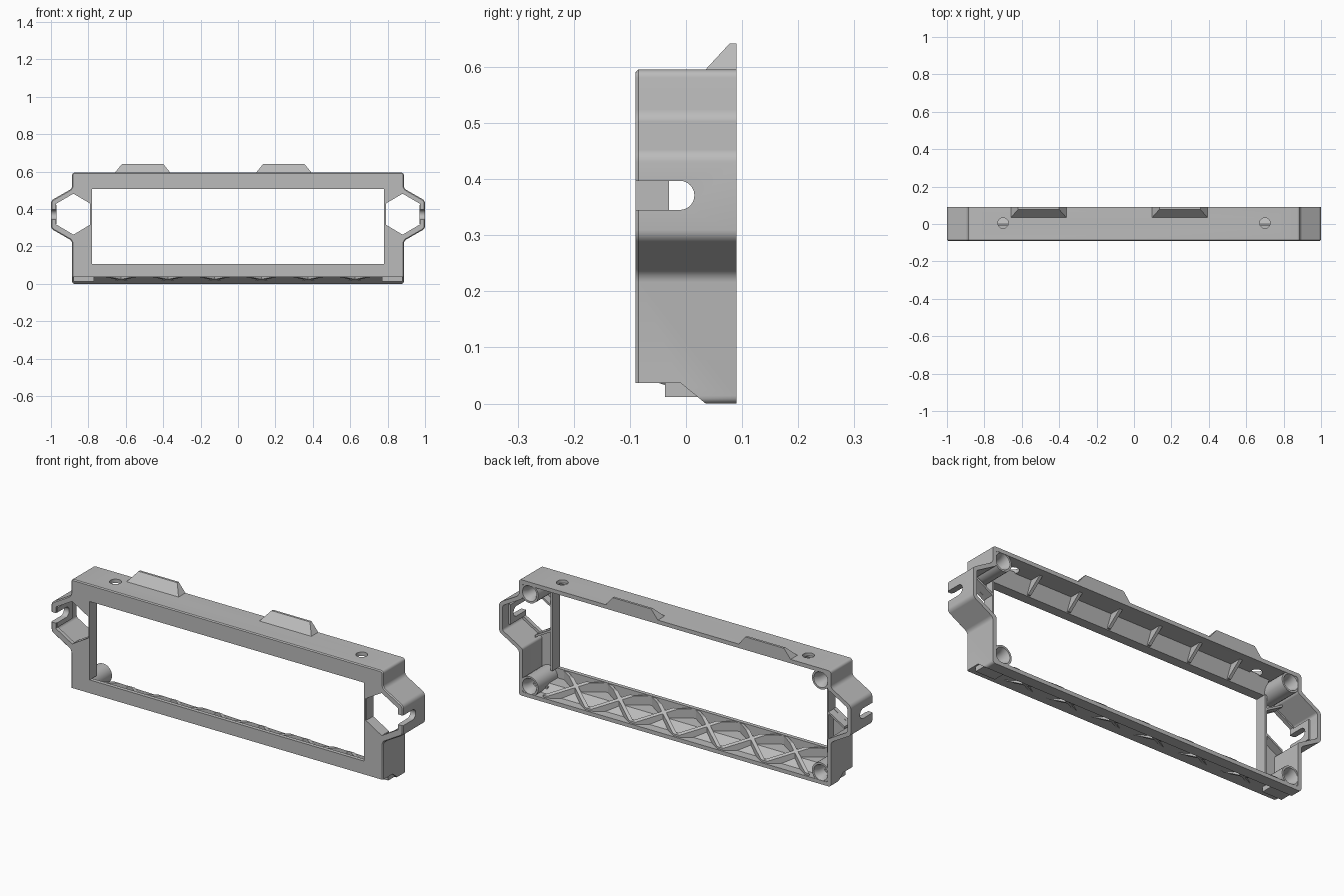
import bpy, bmesh, math
from mathutils import Vector

cube = bpy.data.objects.get("Cube")
if cube:
    bpy.data.objects.remove(cube, do_unlink=True)

grey = bpy.data.materials.new("plain grey")
grey.use_nodes = True
grey.diffuse_color = (0.5, 0.5, 0.5, 1)
grey.node_tree.nodes["Principled BSDF"].inputs["Base Color"].default_value = (0.5, 0.5, 0.5, 1)

PLACE = {"x": lambda p, t: (t, p[0], p[1]),
         "y": lambda p, t: (p[0], t, p[1]),
         "z": lambda p, t: (p[0], p[1], t)}


def prism(name, pts, axis, a, b, rounding=0, chamfer=0, adjust=None):
    """Extrude a profile along an axis, with optional rounded corners and front chamfer."""
    bm = bmesh.new()
    low = [bm.verts.new(PLACE[axis](p, a)) for p in pts]
    high = [bm.verts.new(PLACE[axis](p, b)) for p in pts]
    n = len(pts)
    bm.faces.new(low)
    bm.faces.new(high)
    for i in range(n):
        j = (i + 1) % n
        bm.faces.new((low[i], low[j], high[j], high[i]))
    bmesh.ops.recalc_face_normals(bm, faces=bm.faces)
    if rounding:
        long_edges = [bm.edges.get((low[i], high[i])) for i in range(n)]
        bmesh.ops.bevel(bm, geom=long_edges, offset=rounding, segments=4,
                        profile=0.5, affect="EDGES")
    if chamfer:
        k = "xyz".index(axis)
        front = [e for e in bm.edges if all(abs(v.co[k] - a) < 1e-5 for v in e.verts)]
        bmesh.ops.bevel(bm, geom=front, offset=chamfer, segments=1, affect="EDGES")
    if adjust:
        for v in bm.verts:
            adjust(v.co)
    mesh = bpy.data.meshes.new(name)
    bm.to_mesh(mesh)
    bm.free()
    mesh.materials.append(grey)
    obj = bpy.data.objects.new(name, mesh)
    bpy.context.collection.objects.link(obj)
    return obj


def rect(u0, u1, v0, v1):
    return [(u0, v0), (u1, v0), (u1, v1), (u0, v1)]


def circle(u, v, r, n=28):
    return [(u + r * math.cos(math.tau * i / n), v + r * math.sin(math.tau * i / n))
            for i in range(n)]


def inset(pts, d):
    out = []
    for i, p in enumerate(pts):
        p = Vector(p)
        u = (p - Vector(pts[i - 1])).normalized()
        w = (Vector(pts[(i + 1) % len(pts)]) - p).normalized()
        m, k = Vector((-u.y, u.x)), Vector((-w.y, w.x))
        out.append(tuple(p + (m + k) * d / (1 + m.dot(k))))
    return out


def cut(obj, cutters):
    bpy.context.view_layer.objects.active = obj
    for c in cutters:
        c.hide_render = True
        mod = obj.modifiers.new("cut", "BOOLEAN")
        mod.operation, mod.solver, mod.object = "DIFFERENCE", "EXACT", c
        bpy.ops.object.modifier_apply(modifier=mod.name)


def flip(pts, s):
    return [(s * u, v) for u, v in pts]


FRONT, BACK = -0.09, 0.09
SIDES = (-1, 1)
cutters = []


def cutter(*args, **kw):
    c = prism(*args, **kw)
    cutters.append(c)
    return c


# Shell outline with an angled ear on each end
half = [(0.887, 0), (0.887, 0.23), (1, 0.295), (1, 0.445), (0.887, 0.51), (0.887, 0.595)]
outline = half + flip(half[::-1], -1)
shell = prism("frame_shell", outline, "y", FRONT, BACK, rounding=0.014, chamfer=0.005)

cavity = cutter("cavity_cutter", inset(outline, 0.02), "y", -0.07, 0.2, rounding=0.008)
window = cutter("window_cutter", rect(-0.78, 0.78, 0.105, 0.508), "y", -0.2, -0.05)
step = cutter("step_cutter", [(-0.2, -0.1), (0.035, -0.1), (0.035, 0), (-0.01, 0.037), (-0.2, 0.037)],
              "x", -1.2, 1.2)
hexagon = [(0.88, 0.482), (0.973, 0.428), (0.973, 0.318), (0.88, 0.263), (0.788, 0.318), (0.788, 0.428)]
arc = [(-0.011 + 0.026 * math.sin(math.pi * i / 12), 0.371 - 0.026 * math.cos(math.pi * i / 12))
       for i in range(13)]
slot_profile = [(-0.2, 0.345)] + arc + [(-0.2, 0.397)]
hexes, slots, holes = [], {}, []
for s in SIDES:
    hexes.append(cutter("hexagon_cutter", flip(hexagon, s), "y", -0.2, -0.05))
    slots[s] = cutter("slot_cutter", slot_profile, "x", s * 0.93, s * 1.1)
    holes.append(cutter("screw_hole_cutter", circle(s * 0.7, 0.005, 0.028), "z", 0.55, 0.7))
cut(shell, [cavity, window, step, *hexes, *slots.values(), *holes])

# Raised floor behind the stepped lower front edge
prism("step_floor", [(-0.08, 0.037), (-0.01, 0.037), (0.035, 0), (0.05, 0.015), (0.0, 0.055), (-0.08, 0.055)],
      "x", -0.875, 0.875)

for s in SIDES:
    side = "left" if s > 0 else "right"
    # Locating block under the step
    prism(side + "_bottom_block", rect(s * 0.77, s * 0.88, -0.037, 0.025), "z", 0.012, 0.045)
    # Shallow plates beside the window and around the inner half of the hexagon
    prism(side + "_window_plate", rect(s * 0.78, s * 0.79, 0.105, 0.508), "y", -0.085, -0.03)
    for word, z0, z1, t in (("upper", 0.428, 0.482, 0.012), ("lower", 0.318, 0.263, -0.012)):
        prism(f"{side}_{word}_hexagon_plate",
              flip([(0.785, z0), (0.88, z1), (0.88, z1 + t), (0.785, z0 + t)], s), "y", -0.08, -0.03)
    # Thickened pad around the ear slot
    pad = prism(side + "_slot_pad", rect(-0.08, 0.04, 0.32, 0.422), "x", s * 0.97, s * 0.985)
    cut(pad, [slots[s]])
    # Hollow corner bosses with a countersunk mouth
    for word, z in (("lower", 0.059), ("upper", 0.536)):
        def flare(co, cx=s * 0.828, cz=z):
            if co.y > 0.08:
                co.x, co.z = cx + (co.x - cx) * 1.5, cz + (co.z - cz) * 1.5
        boss = prism(f"{side}_{word}_boss", circle(s * 0.828, z, 0.05), "y", -0.08, 0.088)
        bore = cutter("bore_cutter", circle(s * 0.828, z, 0.028), "y", 0.0, 0.07)
        mouth = cutter("mouth_cutter", circle(s * 0.828, z, 0.028), "y", 0.06, 0.092, adjust=flare)
        cut(boss, [bore, mouth, step])

# Sloped lip and gussets under the top bar
prism("top_lip", [(-0.08, 0.508), (-0.04, 0.508), (-0.008, 0.58), (-0.08, 0.58)], "x", -0.785, 0.785)
for i in range(6):
    x = (i - 2.5) * 0.23
    prism("top_gusset", [(-0.06, 0.512), (-0.03, 0.512), (0.055, 0.58), (-0.06, 0.58)],
          "x", x - 0.008, x + 0.008)

# Crossing ribs on the floor of the bottom bar
rib_profile = [(-0.075, 0.045), (0.02, 0.015), (0.08, 0.015), (0.08, 0.03), (-0.03, 0.1), (-0.075, 0.1)]
for i in range(6):
    x = (i - 2.5) * 0.25
    for s in SIDES:
        def lean(co, k=s * 1.5):
            co.x += k * co.y
        prism("floor_rib", rib_profile, "x", x - 0.013, x + 0.013, adjust=lean)

# Two tapered tabs on the top edge
for x in (-0.51, 0.245):
    def taper(co, cx=x):
        if co.z > 0.6:
            co.x = cx + (co.x - cx) * 0.72
            co.y = max(co.y, 0.078)
    prism("top_tab", rect(x - 0.152, x + 0.152, 0.03, 0.09), "z", 0.59, 0.642, adjust=taper)

for c in cutters:
    bpy.data.objects.remove(c, do_unlink=True)

# Smooth shading with sharp edges kept
bpy.ops.object.select_all(action="DESELECT")
for o in bpy.context.collection.objects:
    if o.type == "MESH":
        o.select_set(True)
        bpy.context.view_layer.objects.active = o
bpy.ops.object.shade_smooth_by_angle(angle=math.radians(30))
